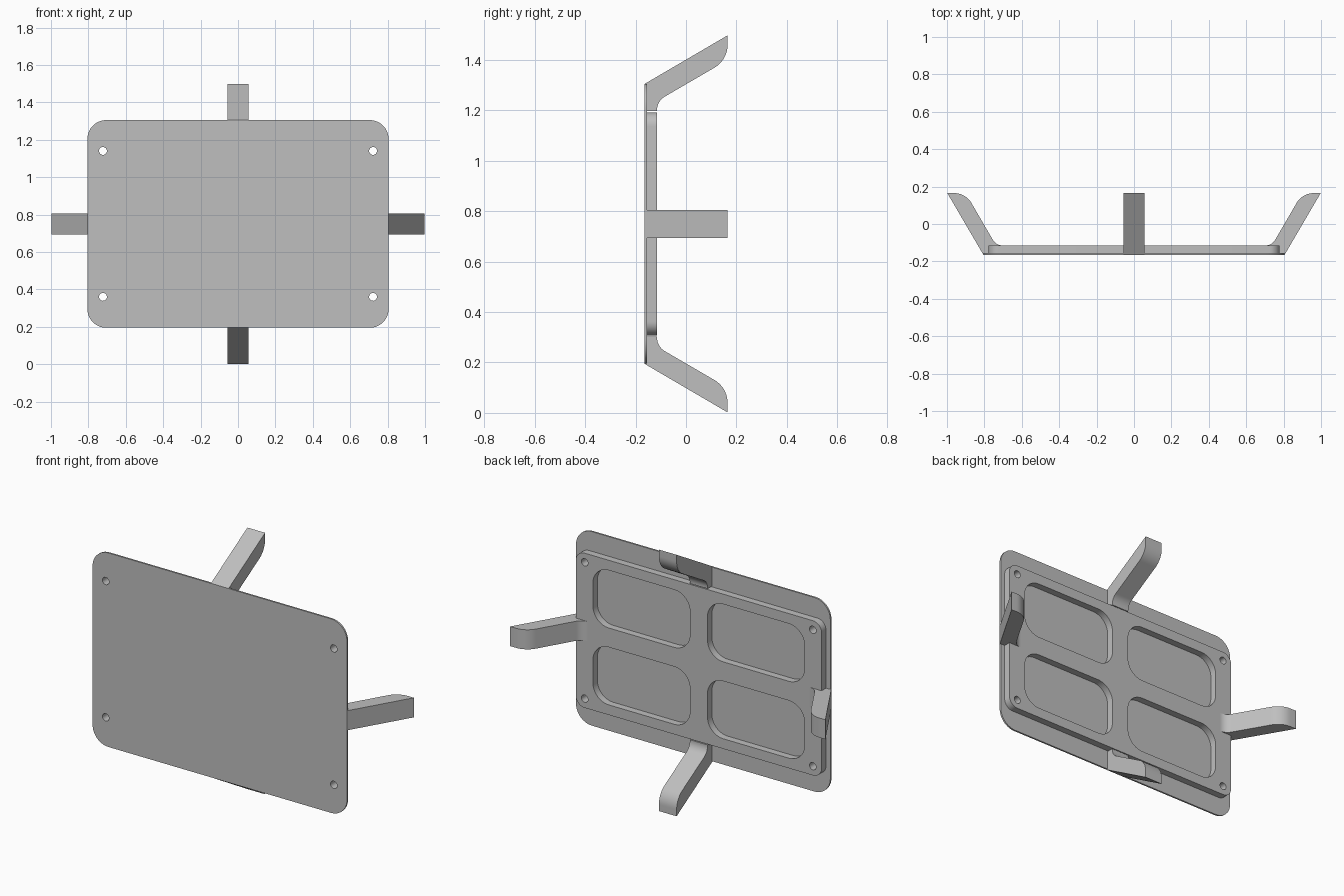
import bpy, bmesh, math
from mathutils import Matrix, Vector

if "Cube" in bpy.data.objects:
    bpy.data.objects.remove(bpy.data.objects["Cube"], do_unlink=True)

grey = bpy.data.materials.new("light_grey")
grey.use_nodes = True
grey.diffuse_color = (0.52, 0.52, 0.52, 1)
grey.node_tree.nodes["Principled BSDF"].inputs["Base Color"].default_value = grey.diffuse_color

MID = 0.75                      # height of the panel centre
HALF_W, HALF_H = 0.805, 0.555   # front plate half sizes
FRONT, PLATE_BACK, SLAB_BACK, TIP = -0.165, -0.155, -0.115, 0.165


def rounded(corners, steps=10):
    """Outline of (x, y, radius) corners with each corner filleted."""
    out = []
    for i, (x, y, r) in enumerate(corners):
        p = Vector((x, y))
        if r == 0:
            out.append(p)
            continue
        a = (Vector(corners[i - 1][:2]) - p).normalized()
        b = (Vector(corners[(i + 1) % len(corners)][:2]) - p).normalized()
        half = a.angle(b) / 2
        centre = p + (a + b).normalized() * (r / math.sin(half))
        start = p + a * (r / math.tan(half)) - centre
        end = p + b * (r / math.tan(half)) - centre
        sweep = math.atan2(start.cross(end), start.dot(end))
        for k in range(steps + 1):
            out.append(centre + Matrix.Rotation(sweep * k / steps, 2) @ start)
    return out


def rect(cx, cy, hx, hy, r):
    return rounded([(cx - hx, cy - hy, r), (cx + hx, cy - hy, r),
                    (cx + hx, cy + hy, r), (cx - hx, cy + hy, r)])


def circle(cx, cy, r, n=24):
    return [Vector((cx + r * math.cos(math.tau * k / n), cy + r * math.sin(math.tau * k / n)))
            for k in range(n)]


def prism(name, loops, half_depth, matrix):
    """Extrude a filled outline (further loops are holes) along local z."""
    curve = bpy.data.curves.new(name, 'CURVE')
    curve.dimensions = '2D'
    curve.fill_mode = 'BOTH'
    curve.extrude = half_depth
    for loop in loops:
        spline = curve.splines.new('POLY')
        spline.points.add(len(loop) - 1)
        for point, co in zip(spline.points, loop):
            point.co = (co.x, co.y, 0, 1)
        spline.use_cyclic_u = True
    helper = bpy.data.objects.new(name + "_outline", curve)
    bpy.context.collection.objects.link(helper)
    bpy.context.view_layer.update()
    mesh = bpy.data.meshes.new_from_object(
        helper.evaluated_get(bpy.context.evaluated_depsgraph_get()))
    bpy.data.objects.remove(helper, do_unlink=True)
    bm = bmesh.new()
    bm.from_mesh(mesh)
    bmesh.ops.remove_doubles(bm, verts=bm.verts, dist=1e-5)
    bmesh.ops.transform(bm, matrix=matrix, verts=bm.verts)
    bmesh.ops.recalc_face_normals(bm, faces=bm.faces)
    bm.to_mesh(mesh)
    bm.free()
    mesh.name = name
    mesh.materials.clear()
    mesh.materials.append(grey)
    obj = bpy.data.objects.new(name, mesh)
    bpy.context.collection.objects.link(obj)
    bpy.ops.object.select_all(action='DESELECT')
    obj.select_set(True)
    bpy.context.view_layer.objects.active = obj
    bpy.ops.object.shade_smooth_by_angle(angle=math.radians(25))
    return obj


def upright(y0, y1):
    return Matrix.Translation((0, (y0 + y1) / 2, MID)) @ Matrix.Rotation(math.pi / 2, 4, 'X')


signs = [(sx, sz) for sx in (-1, 1) for sz in (-1, 1)]
holes = [circle(sx * 0.722, sz * 0.39, 0.021) for sx, sz in signs]
pockets = [rect(sx * 0.3625, sz * 0.22, 0.3075, 0.165, 0.1) for sx, sz in signs]

# Thin front plate with screw holes
prism("front_plate", [rect(0, 0, HALF_W, HALF_H, 0.1)] + holes,
      (PLATE_BACK - FRONT) / 2, upright(FRONT, PLATE_BACK))

# Thicker back frame with four rounded pockets
inset = PLATE_BACK - 0.002
prism("back_frame", [rect(0, 0, 0.778, 0.4425, 0.055)] + holes + pockets,
      (SLAB_BACK - inset) / 2, upright(inset, SLAB_BACK))


# Splayed legs on all four sides, swept back from the plate edge
def leg(name, direction, edge):
    tip = edge + 0.193
    thick = 0.098
    foot = edge + 0.03 - thick
    profile = rounded([(edge, FRONT, 0), (tip, TIP, 0), (tip - thick, TIP, 0.105),
                       (foot, SLAB_BACK, 0.062), (foot - 0.04, SLAB_BACK, 0),
                       (foot - 0.04, FRONT + 0.005, 0), (edge - 0.001, FRONT + 0.005, 0)])
    d, back = Vector(direction), Vector((0, 1, 0))
    basis = Matrix((d, back, d.cross(back))).transposed().to_4x4()
    prism(name, [profile], 0.056, Matrix.Translation((0, 0, MID)) @ basis)


leg("left_leg", (1, 0, 0), HALF_W)
leg("right_leg", (-1, 0, 0), HALF_W)
leg("top_leg", (0, 0, 1), HALF_H)
leg("bottom_leg", (0, 0, -1), HALF_H)
